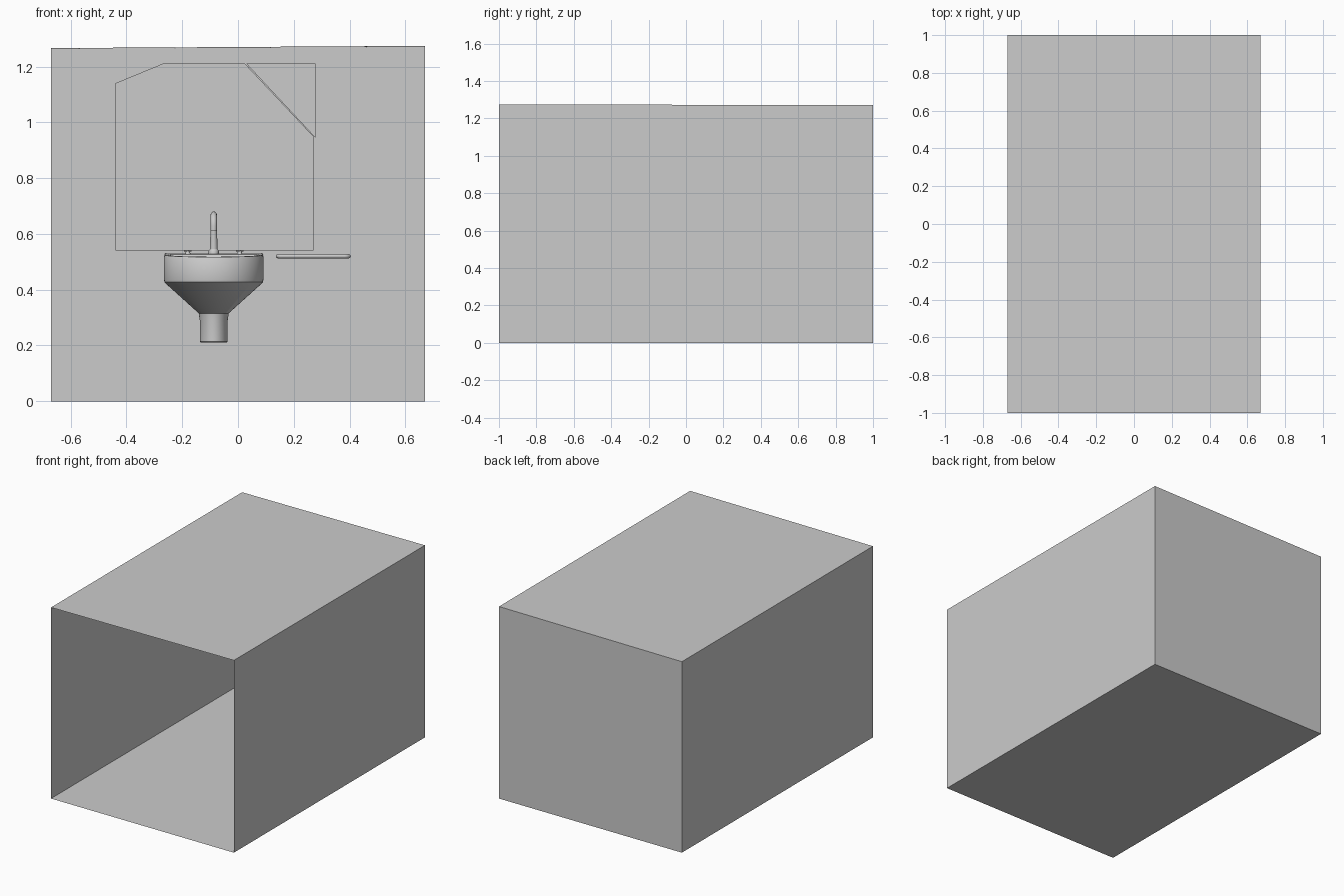
import bpy, bmesh
from math import sin, cos, pi, radians

if "Cube" in bpy.data.objects:
    bpy.data.objects.remove(bpy.data.objects["Cube"])

CX = -0.087  # centre line of the sink and tap


def finish(name, bm, smooth=True):
    me = bpy.data.meshes.new(name)
    bm.to_mesh(me)
    bm.free()
    ob = bpy.data.objects.new(name, me)
    bpy.context.collection.objects.link(ob)
    if smooth:
        bpy.ops.object.select_all(action='DESELECT')
        bpy.context.view_layer.objects.active = ob
        ob.select_set(True)
        bpy.ops.object.shade_smooth_by_angle(angle=radians(35))
    return ob


def d_loop(bm, w, back, front, z, tilt=0.0, n=32):
    """D-shaped ring: straight back, short sides and a half-ellipse front."""
    mid = back - (back - front) * 0.4
    pts = [(w, back)] + [(w * cos(pi * i / n), mid - (mid - front) * sin(pi * i / n))
                         for i in range(n + 1)] + [(-w, back)]
    return [bm.verts.new((CX + x, y, z - tilt * (back - y) / (back - front)))
            for x, y in pts]


def loft(name, rings):
    bm = bmesh.new()
    loops = [d_loop(bm, *r) for r in rings]
    for a, b in zip(loops, loops[1:]):
        for i in range(len(a)):
            j = (i + 1) % len(a)
            bm.faces.new((a[i], a[j], b[j], b[i]))
    bm.faces.new(loops[0])
    bm.faces.new(loops[-1])
    bmesh.ops.recalc_face_normals(bm, faces=bm.faces)
    return finish(name, bm)


def tube(name, pts, radius, radii=None):
    cu = bpy.data.curves.new(name, 'CURVE')
    cu.dimensions = '3D'
    cu.bevel_depth = radius
    cu.bevel_resolution = 4
    cu.use_fill_caps = True
    sp = cu.splines.new('POLY')
    sp.points.add(len(pts) - 1)
    for i, p in enumerate(pts):
        sp.points[i].co = (*p, 1)
        sp.points[i].radius = radii[i] if radii else 1
    sp.use_smooth = True
    ob = bpy.data.objects.new(name, cu)
    bpy.context.collection.objects.link(ob)
    bpy.ops.object.select_all(action='DESELECT')
    bpy.context.view_layer.objects.active = ob
    ob.select_set(True)
    bpy.ops.object.convert(target='MESH')
    return ob


def slab(name, pts, y, thick):
    """Flat plate standing against the back wall, outline given in x, z."""
    bm = bmesh.new()
    f = bm.faces.new([bm.verts.new((x, y, z)) for x, z in pts])
    new = bmesh.ops.extrude_face_region(bm, geom=[f])['geom']
    bmesh.ops.translate(bm, vec=(0, -thick, 0),
                        verts=[v for v in new if isinstance(v, bmesh.types.BMVert)])
    bmesh.ops.recalc_face_normals(bm, faces=bm.faces)
    return finish(name, bm, False)


# Room shell: single-sheet walls, open front, slightly sloping ceiling
bm = bmesh.new()
W = 0.67
bot = [bm.verts.new(p) for p in ((-W, -1, 0), (W, -1, 0), (W, 1, 0), (-W, 1, 0))]
top = [bm.verts.new(p) for p in ((-W, -1, 1.266), (W, -1, 1.274), (W, 1, 1.272), (-W, 1, 1.265))]
bm.faces.new(bot)
bm.faces.new(top[::-1])
for i in (1, 2, 3):
    j = (i + 1) % 4
    bm.faces.new((bot[j], bot[i], top[i], top[j]))
finish("room_shell", bm, False)

# Broken mirror: main pane with clipped corners and loose corner shard
slab("mirror_pane", [(-0.44, 0.54), (0.27, 0.54), (0.27, 0.95), (0.025, 1.21),
                     (-0.27, 1.21), (-0.44, 1.14)], 0.998, 0.006)
slab("mirror_shard", [(0.03, 1.21), (0.277, 1.21), (0.277, 0.945)], 0.997, 0.004)

# Sink: outer taper, rim, hollow basin (half width, back y, front y, z, tilt)
loft("sink", [(0.050, 0.998, 0.890, 0.312),
              (0.171, 0.998, 0.715, 0.421),
              (0.177, 0.998, 0.705, 0.428),
              (0.178, 0.998, 0.703, 0.436),
              (0.178, 0.998, 0.703, 0.522, 0.010),
              (0.175, 0.998, 0.706, 0.529, 0.012),
              (0.165, 0.992, 0.716, 0.530, 0.012),
              (0.155, 0.930, 0.726, 0.527, 0.011),
              (0.148, 0.924, 0.733, 0.515, 0.006),
              (0.135, 0.912, 0.750, 0.465),
              (0.105, 0.890, 0.778, 0.438),
              (0.030, 0.850, 0.820, 0.428)])

# Pedestal stub under the bowl
loft("sink_pedestal", [(0.046, 0.998, 0.897, 0.210),
                       (0.050, 0.9995, 0.891, 0.215),
                       (0.050, 0.9995, 0.890, 0.290),
                       (0.054, 0.998, 0.886, 0.316)])

# Tap: flange, column and curved spout
Y = 0.962
tube("tap_base", [(CX, Y, 0.525), (CX, Y, 0.540), (CX, Y, 0.546)], 0.018, [1, 1, 0.75])
arc = [(CX, Y - 0.04 + 0.04 * cos(a), 0.629 + 0.04 * sin(a))
       for a in (pi * i / 14 for i in range(15))]
spout = [(CX, Y, 0.535)] + arc + [(CX, Y - 0.08, 0.612)]
tube("tap_spout", spout, 0.0115, [1.2] + [1] * 16)

# Tap handles: stem with cross bars
for side, x in (("left", CX - 0.093), ("right", CX + 0.093)):
    tube("tap_stem_" + side, [(x, Y, 0.525), (x, Y, 0.531), (x, Y, 0.541)], 0.009, [1, 1, 0.5])
    tube("tap_bar_x_" + side, [(x - 0.013, Y, 0.540), (x + 0.013, Y, 0.540)], 0.003)
    tube("tap_bar_y_" + side, [(x, Y - 0.013, 0.540), (x, Y + 0.013, 0.540)], 0.003)

# Towel rail: bar with rounded ends returning to the wall
R, BY = 0.015, 0.945
right = [(0.397 - R + R * cos(a), BY + R - R * sin(a), 0.52)
         for a in (pi / 2 * i / 6 for i in range(7))]
right = [(0.397, 0.9995, 0.52)] + right
left = [(0.54 - x, y, z) for x, y, z in reversed(right)]
tube("towel_rail", right + left, 0.0075)
